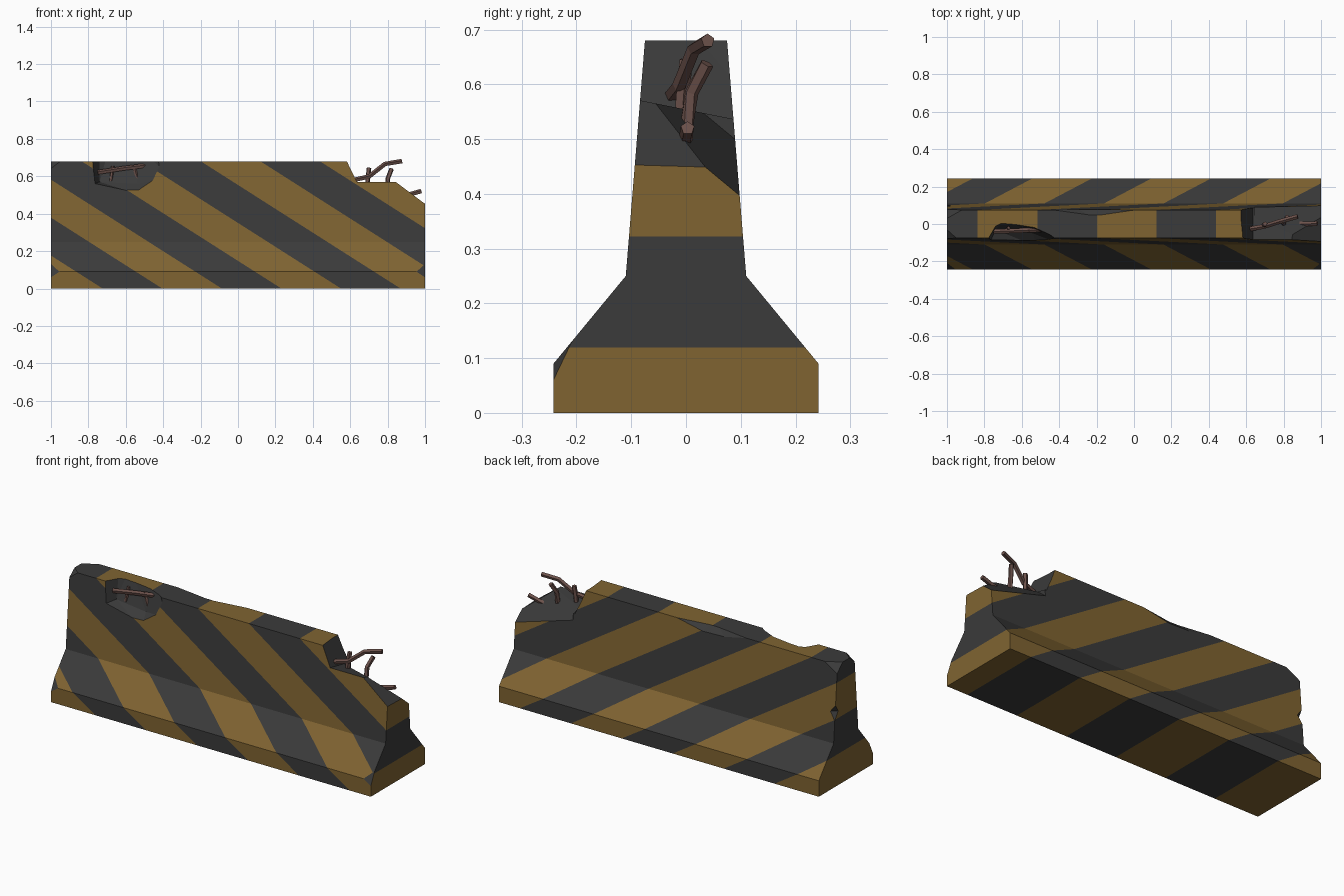
import bpy, bmesh
from mathutils import Vector

if "Cube" in bpy.data.objects:
    bpy.data.objects.remove(bpy.data.objects["Cube"])


def material(name, rgb):
    m = bpy.data.materials.new(name)
    m.diffuse_color = (*rgb, 1)
    m.use_nodes = True
    m.node_tree.nodes["Principled BSDF"].inputs["Base Color"].default_value = m.diffuse_color
    return m


YELLOW = material("faded yellow paint", (0.215, 0.127, 0.031))
BLACK = material("dark paint", (0.043, 0.043, 0.043))
RUST = material("rusty steel", (0.15, 0.083, 0.07))


def add_object(name, bm, mats):
    me = bpy.data.meshes.new(name)
    bm.to_mesh(me)
    bm.free()
    ob = bpy.data.objects.new(name, me)
    for m in mats:
        me.materials.append(m)
    bpy.context.collection.objects.link(ob)
    return ob


# Barrier body: mirrored profile extruded along x
half = [(0.242, 0), (0.242, 0.09), (0.11, 0.25), (0.075, 0.68)]
profile = half + [(-y, z) for y, z in reversed(half)]
bm = bmesh.new()
face = bm.faces.new([bm.verts.new((-1, y, z)) for y, z in profile])
ext = bmesh.ops.extrude_face_region(bm, geom=[face])["geom"]
bmesh.ops.translate(bm, vec=(2, 0, 0), verts=[v for v in ext if isinstance(v, bmesh.types.BMVert)])
if not any(len(f.verts) == 8 and f.calc_center_median().x < -0.9 for f in bm.faces):
    bm.faces.new([v for v in bm.verts if v.co.x < -0.9])
bmesh.ops.recalc_face_normals(bm, faces=bm.faces)
bm.normal_update()
planes = [(f.calc_center_median().copy(), f.normal.copy()) for f in bm.faces]
body = add_object("barrier_body", bm, [YELLOW, BLACK])

# Convex cutters for the broken places
cutters = []


def cut(points):
    b = bmesh.new()
    for p in points:
        b.verts.new(p)
    res = bmesh.ops.convex_hull(b, input=b.verts)
    junk = [g for g in set(res["geom_interior"] + res["geom_unused"]) if isinstance(g, bmesh.types.BMVert)]
    if junk:
        bmesh.ops.delete(b, geom=junk, context='VERTS')
    bmesh.ops.recalc_face_normals(b, faces=b.faces)
    ob = add_object("cutter", b, [BLACK])
    ob.hide_render = True
    mod = body.modifiers.new("break", 'BOOLEAN')
    mod.operation, mod.solver, mod.object = 'DIFFERENCE', 'EXACT', ob
    cutters.append(ob)


def cut_above(x0, x1, f, shift=0.0):
    # removes everything above the plane z = f(x, y)
    pts = []
    for y in (-0.16, 0.16):
        for x in (x0, x1):
            pts += [(x, y, f(x, y)), (x - (shift if x == x0 else 0), y, 0.9)]
    cut(pts)


def chip(a, b, c, outer):
    # slices off a corner along the plane through a, b, c
    pts = [Vector(p) for p in (a, b, c)]
    mid = sum(pts, Vector()) / 3
    cut([mid + (p - mid) * 1.6 for p in pts] + [Vector(outer)])


# broken right end
cut_above(0.635, 1.11, lambda x, y: 0.57 - 0.2 * (y + 0.08), 0.15)
cut_above(0.80, 1.12, lambda x, y: 0.555 - 0.75 * (x - 0.86) - 0.03 * y)
cut_above(0.645, 1.13, lambda x, y: 0.445 - 0.83 * (y - 0.04) - 0.27 * (x - 1))
# spall on the front at upper left
cut([(-0.81, -0.12, 0.75), (-0.78, -0.12, 0.555), (-0.52, -0.12, 0.50), (-0.36, -0.12, 0.60), (-0.37, -0.12, 0.75),
     (-0.74, 0.00, 0.75), (-0.69, 0.025, 0.75), (-0.53, 0.00, 0.75), (-0.74, -0.03, 0.57), (-0.54, -0.05, 0.56)])
# chipped rear top edge
cut([(0.14, 0.078, 0.70), (-0.02, 0.055, 0.70), (-0.20, 0.028, 0.70), (-0.50, 0.07, 0.70),
     (-0.15, 0.09, 0.635), (-0.32, 0.09, 0.64), (0.14, 0.2, 0.70), (-0.50, 0.2, 0.70), (-0.2, 0.2, 0.62)])
# knocked-off corners
chip((-1, 0.03, 0.68), (-0.92, 0.075, 0.68), (-1, 0.08, 0.63), (-1.1, 0.14, 0.78))
chip((-1, -0.03, 0.68), (-0.95, -0.075, 0.68), (-1, -0.08, 0.64), (-1.1, -0.14, 0.78))
for sx in (-1, 1):
    chip((sx, -0.242, 0.06), (sx, -0.21, 0.127), (sx * 0.955, -0.242, 0.09), (sx * 1.08, -0.32, 0.18))
# notch in the rear left vertical edge
cut([(-1.02, 0.12, 0.53), (-1.02, 0.13, 0.30), (-1.02, 0.05, 0.42), (-0.945, 0.12, 0.42), (-1.03, 0.16, 0.42)])

# Apply the cuts, then split the faces along the diagonal stripe edges
dg = bpy.context.evaluated_depsgraph_get()
bm = bmesh.new()
bm.from_object(body, dg)
body.modifiers.clear()
for c in cutters:
    bpy.data.objects.remove(c)

SLOPE, START, WIDTH = 1.57, 0.12, 0.3185
for k in range(-8, 4):
    bmesh.ops.bisect_plane(bm, geom=bm.verts[:] + bm.edges[:] + bm.faces[:], dist=1e-5,
                           plane_co=(START + k * WIDTH, 0, 0.68), plane_no=Vector((1, 0, SLOPE)).normalized())
bmesh.ops.triangulate(bm, faces=[f for f in bm.faces if len(f.verts) > 4])
bm.normal_update()
for f in bm.faces:
    c = f.calc_center_median()
    painted = any(abs(n.dot(c - p)) < 1e-3 and n.dot(f.normal) > 0.999 for p, n in planes)
    stripe = (c.x + SLOPE * (c.z - 0.68) - START) // WIDTH
    f.material_index = 0 if painted and int(stripe) % 2 == 1 else 1
    f.smooth = False
bm.to_mesh(body.data)
bm.free()


# Bent reinforcing bars swept along short paths
def rebar(name, path, r=0.013, sides=5):
    b = bmesh.new()
    path = [Vector(p) for p in path]
    rings = []
    for i, p in enumerate(path):
        d = path[min(i + 1, len(path) - 1)] - path[max(i - 1, 0)]
        q = d.to_track_quat('Z', 'Y')
        ring = bmesh.ops.create_circle(b, segments=sides, radius=r)["verts"]
        for v in ring:
            v.co = q @ v.co + p
        rings.append(ring)
    for r0, r1 in zip(rings, rings[1:]):
        for j in range(sides):
            k = (j + 1) % sides
            b.faces.new((r0[j], r0[k], r1[k], r1[j]))
    b.faces.new(rings[0])
    b.faces.new(rings[-1])
    bmesh.ops.recalc_face_normals(b, faces=b.faces)
    add_object(name, b, [RUST])


rebar("end_rebar_long", [(0.60, -0.03, 0.575), (0.70, -0.012, 0.598), (0.785, 0.015, 0.665), (0.875, 0.04, 0.68)])
rebar("end_rebar_short", [(0.69, -0.01, 0.53), (0.695, -0.005, 0.60), (0.70, 0.0, 0.645)])
rebar("end_rebar_bent", [(0.80, 0.0, 0.51), (0.80, 0.01, 0.585), (0.82, 0.038, 0.638)])
rebar("end_rebar_low", [(0.86, 0.0, 0.49), (0.92, 0.0, 0.503), (0.98, 0.003, 0.52)])
rebar("spall_rebar_long", [(-0.75, -0.04, 0.62), (-0.61, -0.035, 0.642), (-0.48, -0.03, 0.658)])
rebar("spall_rebar_left", [(-0.68, -0.03, 0.575), (-0.67, -0.02, 0.655)], 0.009)
rebar("spall_rebar_right", [(-0.56, -0.03, 0.66), (-0.535, -0.035, 0.58)], 0.009)
